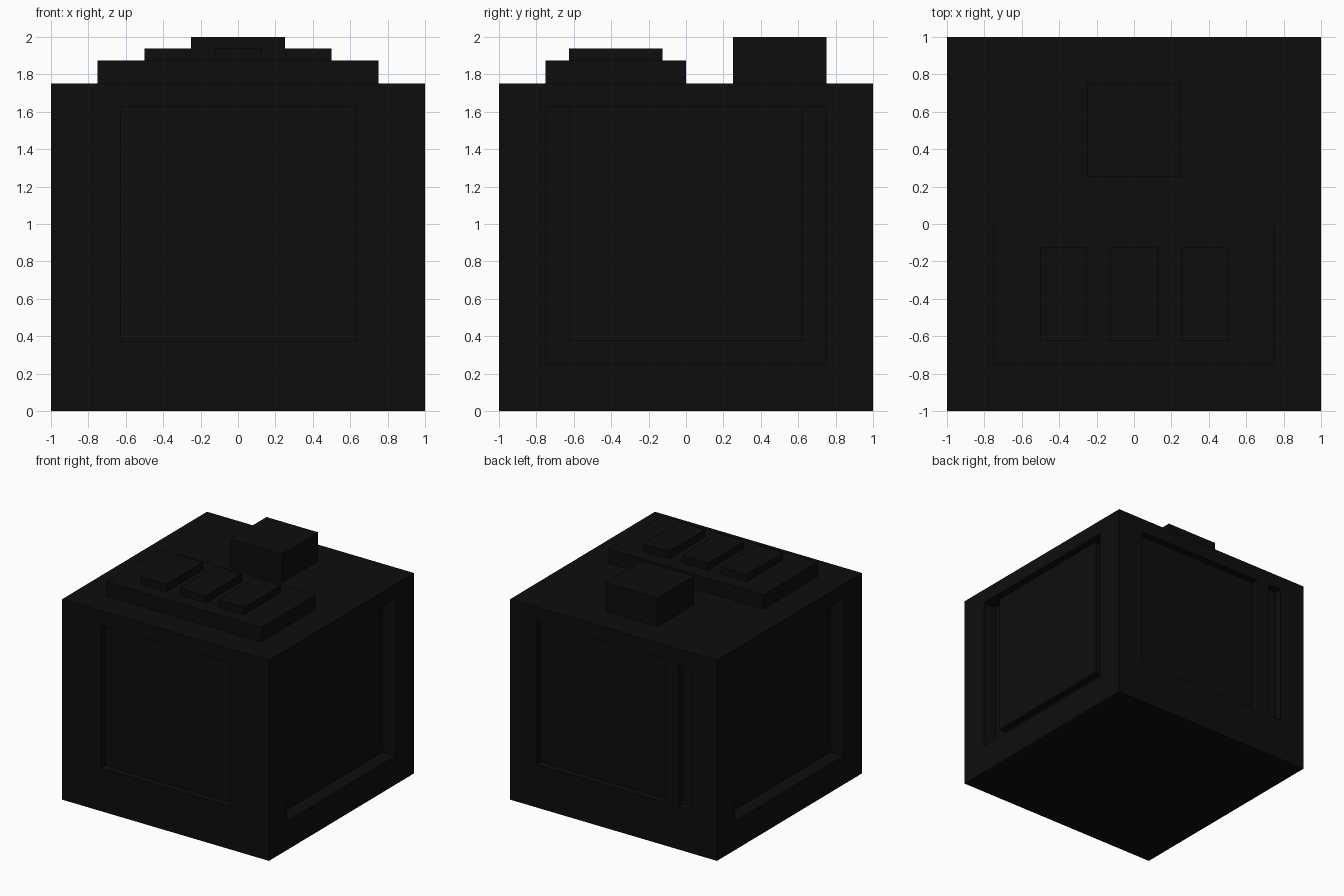
import bpy
import bmesh
from mathutils import Vector

if "Cube" in bpy.data.objects:
    bpy.data.objects.remove(bpy.data.objects["Cube"], do_unlink=True)

# Single matte black
black = bpy.data.materials.new("matte_black")
black.use_nodes = True
COLOUR = (0.004, 0.004, 0.004, 1)
black.diffuse_color = COLOUR
black.node_tree.nodes["Principled BSDF"].inputs["Base Color"].default_value = COLOUR


def box(name, low, high):
    """Axis-aligned box between two opposite corners."""
    low, high = Vector(low), Vector(high)
    bm = bmesh.new()
    bmesh.ops.create_cube(bm, size=1)
    for v in bm.verts:
        v.co = (low + high) / 2 + v.co * (high - low)
    mesh = bpy.data.meshes.new(name)
    bm.to_mesh(mesh)
    bm.free()
    mesh.materials.append(black)
    obj = bpy.data.objects.new(name, mesh)
    bpy.context.collection.objects.link(obj)
    return obj


def carve(target, low, high):
    """Cut a box-shaped recess out of the target."""
    cutter = box("recess_cutter", low, high)
    cutter.hide_render = True
    mod = target.modifiers.new("recess", "BOOLEAN")
    mod.operation = "DIFFERENCE"
    mod.solver = "EXACT"
    mod.object = cutter
    bpy.context.view_layer.objects.active = target
    bpy.ops.object.modifier_apply(modifier=mod.name)
    bpy.data.objects.remove(cutter, do_unlink=True)


STEP = 0.0625      # shallow relief depth
TOP = 1.75         # top of the main body
RECESS_TOP = 1.625
OUT = 1.1          # cutters reach beyond the body

body = box("body", (-1, -1, 0), (1, 1, TOP))

# Front recess, then back recess and the narrow slot beside it
carve(body, (-0.625, -OUT, 0.375), (0.625, STEP - 1, RECESS_TOP))
for x0, x1 in ((-0.5, 0.75), (-0.75, -0.625)):
    carve(body, (x0, 1 - STEP, 0.375), (x1, OUT, RECESS_TOP))

# Side recesses, each with a raised panel inside
for side, name in ((1, "left"), (-1, "right")):
    xs = sorted((side * (1 - 2 * STEP), side * OUT))
    carve(body, (xs[0], -0.75, 0.25), (xs[1], 0.75, RECESS_TOP))
    xs = sorted((side * (1 - 2 * STEP), side * (1 - STEP)))
    box(name + "_side_panel", (xs[0], -0.625, 0.375), (xs[1], 0.625, RECESS_TOP))

# Top console with three buttons
box("console", (-0.75, -0.75, TOP), (0.75, 0, TOP + 2 * STEP))
for x, name in ((-0.375, "right"), (0, "middle"), (0.375, "left")):
    box(name + "_button", (x - 0.125, -0.625, TOP + 2 * STEP),
        (x + 0.125, -0.125, TOP + 3 * STEP))

# Raised block behind the console
box("top_block", (-0.25, 0.25, TOP), (0.25, 0.75, 2))
